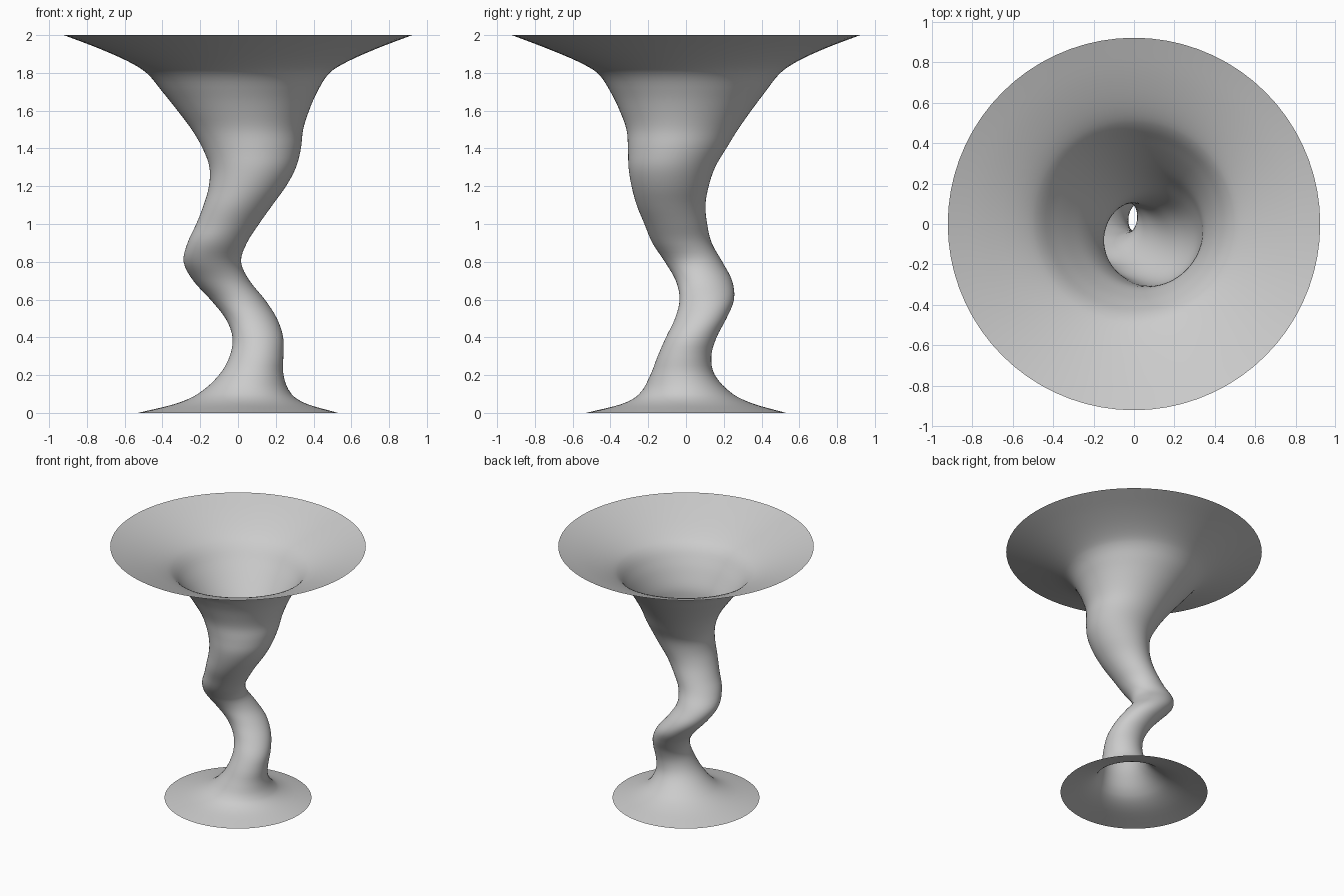
import bpy, bmesh, math

# Horizontal circular sections of the twisted stem: height, centre x, centre y, radius
SECTIONS = [
    (0.00, 0.00, 0.00, 0.53), (0.047, 0.015, 0.01, 0.35), (0.10, 0.035, 0.00, 0.248),
    (0.20, 0.07, -0.018, 0.171), (0.30, 0.098, -0.008, 0.142), (0.40, 0.105, 0.028, 0.134),
    (0.50, 0.07, 0.078, 0.136), (0.60, -0.002, 0.11, 0.144), (0.70, -0.088, 0.095, 0.149),
    (0.80, -0.136, 0.04, 0.152), (0.90, -0.11, -0.021, 0.157), (1.00, -0.055, -0.054, 0.166),
    (1.10, 0.00, -0.079, 0.182), (1.20, 0.05, -0.084, 0.204), (1.30, 0.078, -0.075, 0.229),
    (1.40, 0.073, -0.047, 0.26), (1.50, 0.05, -0.02, 0.295), (1.60, 0.028, -0.003, 0.348),
    (1.70, 0.01, 0.01, 0.41), (1.80, 0.00, 0.015, 0.485), (1.86, 0.00, 0.008, 0.58),
    (1.93, 0.00, 0.00, 0.738), (2.00, 0.00, 0.00, 0.922),
]
SIDES, STEPS = 72, 4


def slope(i, k):
    a, b = SECTIONS[max(i - 1, 0)], SECTIONS[min(i + 1, len(SECTIONS) - 1)]
    return (b[k] - a[k]) / (b[0] - a[0])


def blend(i, t, k):
    """Smooth cubic between section i and i + 1."""
    a, b = SECTIONS[i], SECTIONS[i + 1]
    h = b[0] - a[0]
    return ((2*t**3 - 3*t**2 + 1) * a[k] + (t**3 - 2*t**2 + t) * h * slope(i, k)
            + (3*t**2 - 2*t**3) * b[k] + (t**3 - t**2) * h * slope(i + 1, k))


stations = [[blend(i, s / STEPS, k) for k in range(4)]
            for i in range(len(SECTIONS) - 1) for s in range(STEPS)]
stations.append(SECTIONS[-1])

# Open, thin-walled vase skinned through the rings
bm = bmesh.new()
rings = []
for z, cx, cy, r in stations:
    rings.append([bm.verts.new((cx + r * math.cos(2 * math.pi * j / SIDES),
                                cy + r * math.sin(2 * math.pi * j / SIDES), z))
                  for j in range(SIDES)])
for lo, hi in zip(rings, rings[1:]):
    for j in range(SIDES):
        n = (j + 1) % SIDES
        bm.faces.new((lo[j], lo[n], hi[n], hi[j])).smooth = True

mesh = bpy.data.meshes.new("twisted_vase")
bm.to_mesh(mesh)
bm.free()
bpy.context.collection.objects.link(bpy.data.objects.new("twisted_vase", mesh))
